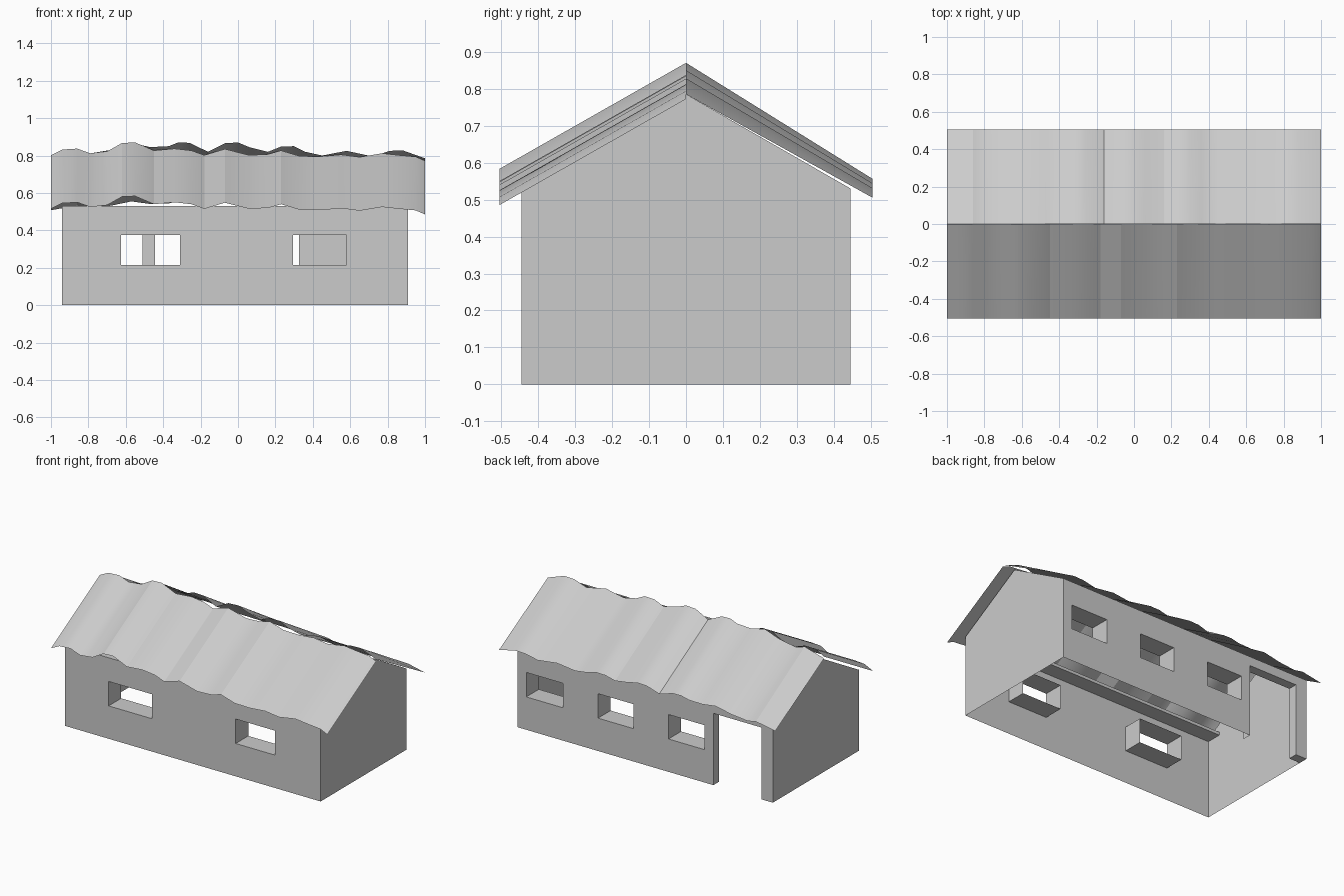
import bpy
import bmesh

cube = bpy.data.objects.get("Cube")
if cube:
    bpy.data.objects.remove(cube, do_unlink=True)

# One plain grey for the whole building
grey = bpy.data.materials.new("plain grey")
grey.use_nodes = True
colour = (0.6, 0.6, 0.6, 1)
grey.diffuse_color = colour
grey.node_tree.nodes["Principled BSDF"].inputs["Base Color"].default_value = colour

LEFT, RIGHT = 0.91, -0.94
DEPTH = 0.445
EAVE, APEX = 0.53, 0.785
REVEAL, JAMB = 0.13, 0.06
SILL, HEAD = 0.215, 0.375
DOOR_TOP = 0.47
ROOF_DEPTH = 0.505


def make_object(name, quads, flip=False, smooth=False):
    """Join polygons given as corner lists into one welded mesh object."""
    bm = bmesh.new()
    for quad in quads:
        corners = reversed(quad) if flip else quad
        bm.faces.new([bm.verts.new(c) for c in corners])
    bmesh.ops.remove_doubles(bm, verts=bm.verts[:], dist=0.0005)
    if not smooth:
        bmesh.ops.dissolve_limit(bm, angle_limit=0.01, verts=bm.verts[:], edges=bm.edges[:])
    mesh = bpy.data.meshes.new(name)
    bm.to_mesh(mesh)
    bm.free()
    mesh.materials.append(grey)
    obj = bpy.data.objects.new(name, mesh)
    bpy.context.collection.objects.link(obj)
    if smooth:
        bpy.ops.object.select_all(action="DESELECT")
        obj.select_set(True)
        bpy.context.view_layer.objects.active = obj
        bpy.ops.object.shade_smooth_by_angle(angle=0.4)
    return obj


def make_box(name, low, high):
    bm = bmesh.new()
    bmesh.ops.create_cube(bm, size=1)
    for v in bm.verts:
        v.co = [high[i] if v.co[i] > 0 else low[i] for i in range(3)]
    mesh = bpy.data.meshes.new(name)
    bm.to_mesh(mesh)
    bm.free()
    mesh.materials.append(grey)
    bpy.context.collection.objects.link(bpy.data.objects.new(name, mesh))


def make_wall(name, y, openings):
    """Thin wall with openings (x0, x1, z0, z1, depth), each lined inwards."""
    xs = sorted({RIGHT, LEFT} | {x for o in openings for x in o[:2]})
    zs = sorted({0, EAVE} | {z for o in openings for z in o[2:4]})
    quads = []
    for x0, x1 in zip(xs, xs[1:]):
        for z0, z1 in zip(zs, zs[1:]):
            cx, cz = (x0 + x1) / 2, (z0 + z1) / 2
            if not any(o[0] < cx < o[1] and o[2] < cz < o[3] for o in openings):
                quads.append([(x0, y, z0), (x1, y, z0), (x1, y, z1), (x0, y, z1)])
    inward = -1 if y > 0 else 1
    for x0, x1, z0, z1, depth in openings:
        ring = [(x0, z0), (x1, z0), (x1, z1), (x0, z1)]
        yi = y + inward * depth
        for i, (a, b) in enumerate(zip(ring, ring[1:] + ring[:1])):
            if i == 0 and z0 == 0:
                continue  # doors have no sill
            quads.append([(a[0], y, a[1]), (b[0], y, b[1]),
                          (b[0], yi, b[1]), (a[0], yi, a[1])])
    make_object(name, quads, flip=y > 0)


# Long walls with windows and the back doorway
front_windows = [(-0.625, -0.31), (0.295, 0.58)]
back_windows = [(-0.445, -0.185), (0.07, 0.325), (0.58, 0.845)]
door = (-0.86, -0.51, 0, DOOR_TOP, JAMB)
make_wall("front_wall", -DEPTH, [(a, b, SILL, HEAD, REVEAL) for a, b in front_windows])
make_wall("back_wall", DEPTH, [(a, b, SILL, HEAD, REVEAL) for a, b in back_windows] + [door])
make_box("door_pillar", (RIGHT, DEPTH - JAMB, 0), (door[0], DEPTH, DOOR_TOP))

# Gable end walls
for name, x in (("left_gable", LEFT), ("right_gable", RIGHT)):
    outline = [(x, -DEPTH, 0), (x, DEPTH, 0), (x, DEPTH, EAVE), (x, 0, APEX), (x, -DEPTH, EAVE)]
    make_object(name, [outline], flip=x < 0)

# Wall plate under the roof, inside the front wall
make_box("front_wall_plate", (RIGHT, -DEPTH, EAVE - 0.02), (LEFT, -DEPTH + 0.1, EAVE))

# Corrugated roof sheets: eave heights at the front, ridge heights at the back
front_eave = [(-1, .515), (-.94, .545), (-.86, .55), (-.79, .525), (-.7, .535),
              (-.62, .58), (-.55, .583), (-.45, .54), (-.34, .55), (-.25, .54),
              (-.18, .515), (-.07, .548), (.06, .515), (.16, .52), (.23, .54),
              (.33, .51), (.44, .508), (.55, .518), (.65, .505), (.77, .525),
              (.86, .515), (.95, .507), (1, .485)]
back_ridge = [(-1, .79), (-.86, .83), (-.8, .81), (-.68, .83), (-.57, .868),
              (-.47, .845), (-.37, .85), (-.32, .87), (-.26, .868), (-.16, .82),
              (-.07, .866), (0, .87), (.06, .845), (.16, .82), (.23, .848),
              (.3, .85), (.36, .82), (.45, .8), (.58, .825), (.72, .795),
              (.81, .825), (.88, .828), (1, .785)]


def make_roof(name, side, rows):
    """Ruled sheet from rows of (x, eave height, ridge height)."""
    quads = []
    for (xa, ea, ra), (xb, eb, rb) in zip(rows, rows[1:]):
        y = side * ROOF_DEPTH
        quads.append([(xa, y, ea), (xb, y, eb), (xb, 0, rb), (xa, 0, ra)])
    make_object(name, quads, flip=side > 0, smooth=True)


make_roof("front_roof", -1, [(x, z, z + 0.287) for x, z in front_eave])
make_roof("back_roof", 1, [(x, 0.505 + (z - 0.785) * 0.6, z) for x, z in back_ridge])
